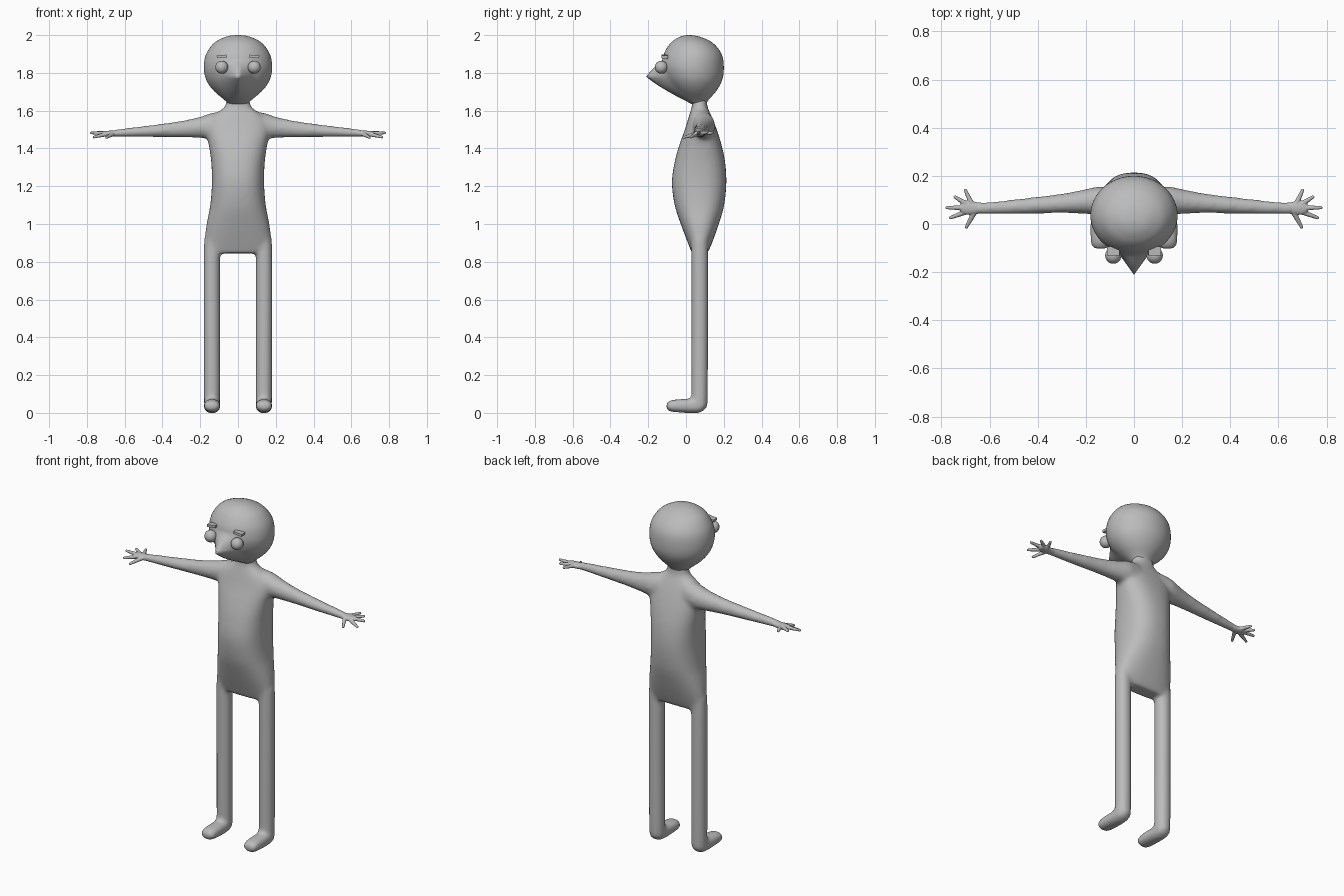
import bpy, bmesh, math
from mathutils import Vector, Matrix

skin = bpy.data.materials.new("grey")
skin.diffuse_color = (0.5, 0.5, 0.5, 1)


def loft(bm, axis, rows, n=32, p=2.0, side=1, steps=4):
    """Skin rounded sections (t, u0, u1, v0, v1) along an axis, splined between rows."""
    fine = []
    for i in range(len(rows) - 1):
        a, b, c, d = (rows[max(0, min(len(rows) - 1, i + k))] for k in (-1, 0, 1, 2))
        for s in range(steps):
            t = s / steps
            fine.append([0.5 * (2 * q + (r - o) * t + (2 * o - 5 * q + 4 * r - w) * t * t
                         + (3 * q - o - 3 * r + w) * t ** 3) for o, q, r, w in zip(a, b, c, d)])
    fine.append(rows[-1])
    rings = []
    for t, u0, u1, v0, v1 in fine:
        ring = []
        for k in range(n):
            ang = 2 * math.pi * k / n
            c, s = math.cos(ang), math.sin(ang)
            u = (u0 + u1) / 2 + (u1 - u0) / 2 * math.copysign(abs(c) ** (2 / p), c)
            v = (v0 + v1) / 2 + (v1 - v0) / 2 * math.copysign(abs(s) ** (2 / p), s)
            co = [u, v]
            co.insert(axis, t)
            ring.append(bm.verts.new((co[0] * side, co[1], co[2])))
        rings.append(ring)
    for a, b in zip(rings, rings[1:]):
        for k in range(n):
            bm.faces.new((a[k], a[(k + 1) % n], b[(k + 1) % n], b[k]))
    bm.faces.new(rings[0])
    bm.faces.new(rings[-1])


def finish(bm, name, voxel=0, smooth=0, angle=180):
    bmesh.ops.recalc_face_normals(bm, faces=bm.faces)
    me = bpy.data.meshes.new(name)
    bm.to_mesh(me)
    bm.free()
    me.materials.append(skin)
    ob = bpy.data.objects.new(name, me)
    bpy.context.collection.objects.link(ob)
    for f in me.polygons:
        f.use_smooth = angle > 0
    if voxel:
        m = ob.modifiers.new("blend", 'REMESH')
        m.mode, m.voxel_size, m.use_smooth_shade = 'VOXEL', voxel, True
        m = ob.modifiers.new("soften", 'SMOOTH')
        m.factor, m.iterations = 0.5, smooth
    return ob


# Body: torso, arms, legs and feet fused into one soft skin
bm = bmesh.new()
torso = [(0.845, 0.17, 0.032, 0.114), (0.90, 0.178, 0.010, 0.138), (1.0, 0.166, -0.028, 0.174),
         (1.1, 0.147, -0.06, 0.202), (1.22, 0.138, -0.075, 0.214), (1.33, 0.142, -0.06, 0.207),
         (1.42, 0.155, -0.035, 0.188), (1.50, 0.168, -0.006, 0.163), (1.56, 0.145, 0.012, 0.14),
         (1.60, 0.095, 0.024, 0.122), (1.63, 0.066, 0.032, 0.112), (1.70, 0.06, 0.032, 0.112)]
loft(bm, 2, [(z, -w, w, a, b) for z, w, a, b in torso], 40, 2.4)
for s in (-1, 1):
    loft(bm, 0, [(0.08, 0.03, 0.15, 1.43, 1.60), (0.15, 0.035, 0.155, 1.45, 1.585),
                 (0.20, 0.042, 0.145, 1.455, 1.568), (0.30, 0.045, 0.126, 1.459, 1.546),
                 (0.45, 0.042, 0.108, 1.46, 1.525), (0.60, 0.041, 0.092, 1.461, 1.507),
                 (0.66, 0.041, 0.088, 1.461, 1.499)], 24, side=s)
    loft(bm, 2, [(0.01, 0.105, 0.172, 0.04, 0.095), (0.03, 0.097, 0.178, 0.032, 0.108),
                 (0.08, 0.094, 0.181, 0.028, 0.116), (0.5, 0.094, 0.182, 0.028, 0.118),
                 (0.8, 0.094, 0.183, 0.028, 0.118), (0.92, 0.094, 0.18, 0.028, 0.118)], 24, side=s)
    loft(bm, 1, [(-0.104, 0.115, 0.162, 0.022, 0.05), (-0.09, 0.099, 0.178, 0.008, 0.064),
                 (-0.05, 0.093, 0.182, 0.003, 0.072), (0.02, 0.094, 0.181, -0.002, 0.076),
                 (0.07, 0.096, 0.179, 0.0, 0.08), (0.10, 0.11, 0.168, 0.015, 0.075)], 24, 2.3, side=s)
finish(bm, "body", 0.011, 9)

# Hands: flat palm with five splayed fingers
fingers = [((0.675, 0.085, 1.48), (0.700, 0.139, 1.482)), ((0.70, 0.085, 1.48), (0.743, 0.112, 1.485)),
           ((0.70, 0.067, 1.48), (0.776, 0.068, 1.482)), ((0.70, 0.050, 1.475), (0.762, 0.026, 1.46)),
           ((0.665, 0.045, 1.475), (0.696, -0.012, 1.458))]
for s, label in ((-1, "right"), (1, "left")):
    bm = bmesh.new()
    loft(bm, 0, [(0.61, 0.045, 0.087, 1.466, 1.50), (0.65, 0.042, 0.09, 1.462, 1.496),
                 (0.68, 0.038, 0.096, 1.463, 1.494), (0.71, 0.042, 0.093, 1.465, 1.492),
                 (0.722, 0.055, 0.08, 1.472, 1.487)], 20, side=s)
    for a, b in fingers:
        a, b = (Vector((v[0] * s, v[1], v[2])) for v in (a, b))
        d = b - a
        rot = d.to_track_quat('Z', 'Y').to_matrix().to_4x4()
        bmesh.ops.create_cone(bm, cap_ends=True, segments=12, radius1=0.012, radius2=0.007,
                              depth=d.length, matrix=Matrix.Translation((a + b) / 2) @ rot)
        bmesh.ops.create_icosphere(bm, subdivisions=2, radius=0.0075, matrix=Matrix.Translation(b))
    finish(bm, label + "_hand", 0.003, 3)

# Head: round skull drawn out into a pointed nose at the front
bm = bmesh.new()
skull = [(1.635, 0.052, 0.03, 0.108), (1.655, 0.07, -0.005, 0.118), (1.70, 0.123, -0.055, 0.157),
         (1.74, 0.156, -0.09, 0.182), (1.78, 0.174, -0.114, 0.196), (1.83, 0.181, -0.128, 0.20),
         (1.88, 0.175, -0.123, 0.195), (1.92, 0.158, -0.108, 0.177), (1.96, 0.125, -0.08, 0.14),
         (1.985, 0.08, -0.045, 0.092), (1.996, 0.045, -0.016, 0.055), (2.0, 0.008, 0.008, 0.024)]
loft(bm, 2, [(z, -w, w, a, b) for z, w, a, b in skull], 64)
for v in bm.verts:
    if v.co.y < 0.02:
        z = v.co.z
        pull = max(0, (z - 1.65) / 0.13 if z < 1.78 else 1 - (z - 1.78) / 0.085)
        v.co.y -= 0.097 * pull * max(0, 1 - abs(v.co.x) / 0.085) ** 1.2
finish(bm, "head")

# Eyes and brows
for s, label in ((-1, "right"), (1, "left")):
    bm = bmesh.new()
    bmesh.ops.create_uvsphere(bm, u_segments=24, v_segments=16, radius=0.034,
                              matrix=Matrix.Translation((0.086 * s, -0.131, 1.83)))
    finish(bm, label + "_eye")
    bm = bmesh.new()
    bmesh.ops.create_cube(bm, size=1, matrix=Matrix.Translation((0.086 * s, -0.112, 1.887))
                          @ Matrix.Rotation(0.1 * s, 4, 'Y') @ Matrix.Diagonal((0.053, 0.036, 0.014, 1)))
    finish(bm, label + "_brow", angle=0)
